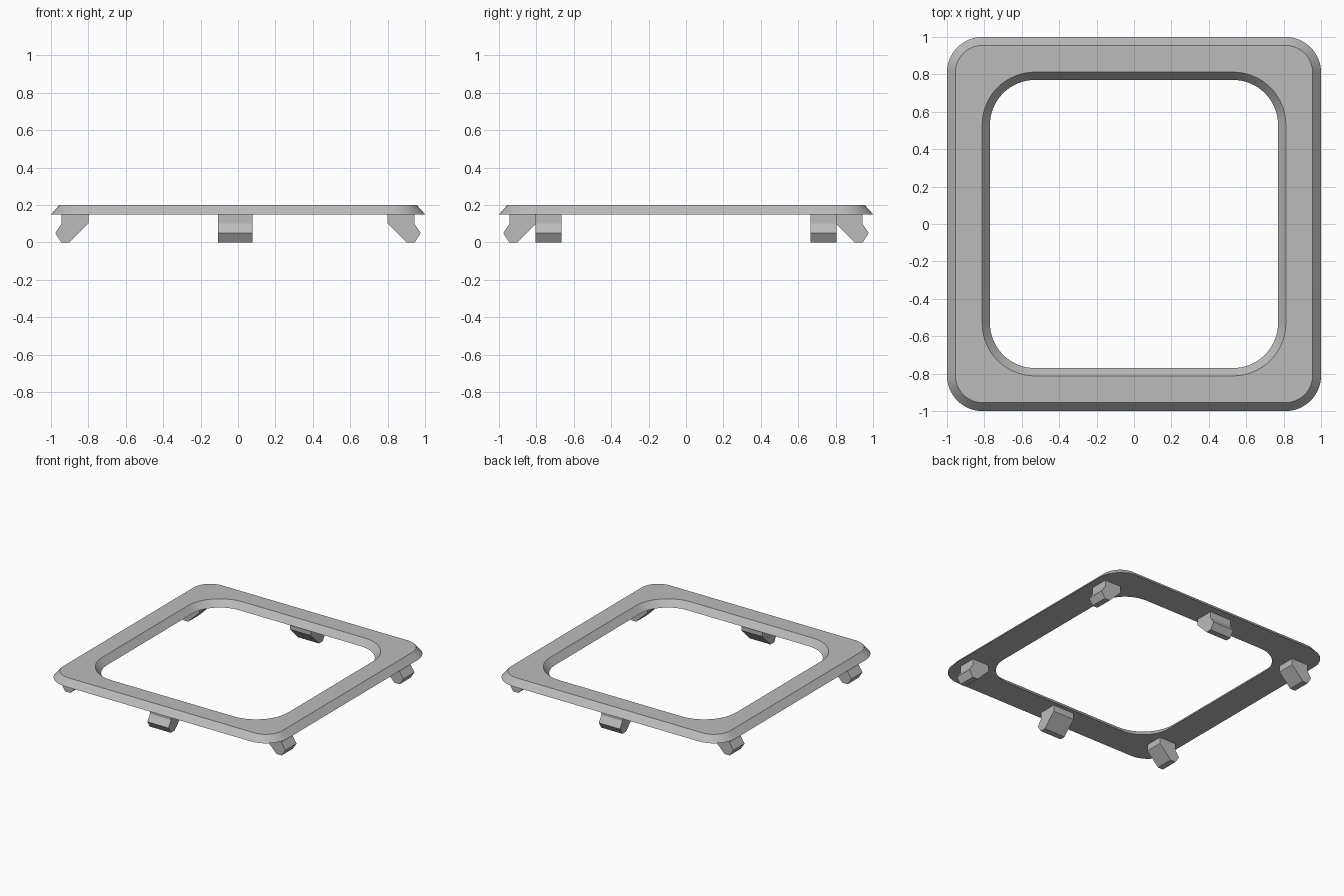
import bpy, bmesh, math

if "Cube" in bpy.data.objects:
    bpy.data.objects.remove(bpy.data.objects["Cube"])

grey = bpy.data.materials.new("light_grey")
grey.diffuse_color = (0.5, 0.5, 0.5, 1)
grey.use_nodes = True
grey.node_tree.nodes["Principled BSDF"].inputs["Base Color"].default_value = grey.diffuse_color


def make_object(name, bm):
    bmesh.ops.recalc_face_normals(bm, faces=bm.faces)
    mesh = bpy.data.meshes.new(name)
    bm.to_mesh(mesh)
    bm.free()
    mesh.materials.append(grey)
    ob = bpy.data.objects.new(name, mesh)
    bpy.context.collection.objects.link(ob)
    return ob


def rounded_square(bm, half, radius, z, steps=16):
    """Closed loop of vertices around a square with round corners."""
    verts = []
    for k, (sx, sy) in enumerate(((1, 1), (-1, 1), (-1, -1), (1, -1))):
        for i in range(steps + 1):
            a = math.pi / 2 * (k + i / steps)
            verts.append(bm.verts.new((sx * (half - radius) + radius * math.cos(a),
                                       sy * (half - radius) + radius * math.sin(a), z)))
    return verts


# Frame: four rounded outlines joined into a ring with sloping edges
bm = bmesh.new()
loops = [rounded_square(bm, *p) for p in ((1.0, 0.19, 0.15), (0.955, 0.145, 0.2),
                                          (0.812, 0.282, 0.2), (0.77, 0.24, 0.15))]
for a, b in zip(loops, loops[1:] + loops[:1]):
    for i in range(len(a)):
        j = (i + 1) % len(a)
        bm.faces.new((a[i], a[j], b[j], b[i]))
frame = make_object("frame", bm)
bpy.context.view_layer.objects.active = frame
frame.select_set(True)
bpy.ops.object.shade_smooth_by_angle(angle=math.radians(30))

# Snap clips: hooked profile (outward distance, height) extruded along the edge
PROFILE = ((0.80, 0.15), (0.80, 0.10), (0.90, 0.0), (0.945, 0.0),
           (0.977, 0.05), (0.943, 0.10), (0.943, 0.15))


def clip(name, axis, side, start, end):
    bm = bmesh.new()
    ends = []
    for t in (start, end):
        ends.append([bm.verts.new((side * d, t, z) if axis == "x" else (t, side * d, z))
                     for d, z in PROFILE])
        bm.faces.new(ends[-1])
    for i in range(len(PROFILE)):
        j = (i + 1) % len(PROFILE)
        bm.faces.new((ends[0][i], ends[0][j], ends[1][j], ends[1][i]))
    make_object(name, bm)


for side, label in ((-1, "left"), (1, "right")):
    clip(label + "_front_clip", "x", side, -0.805, -0.665)
    clip(label + "_back_clip", "x", side, 0.665, 0.805)
for side, label in ((-1, "front"), (1, "back")):
    clip(label + "_clip", "y", side, -0.107, 0.077)
